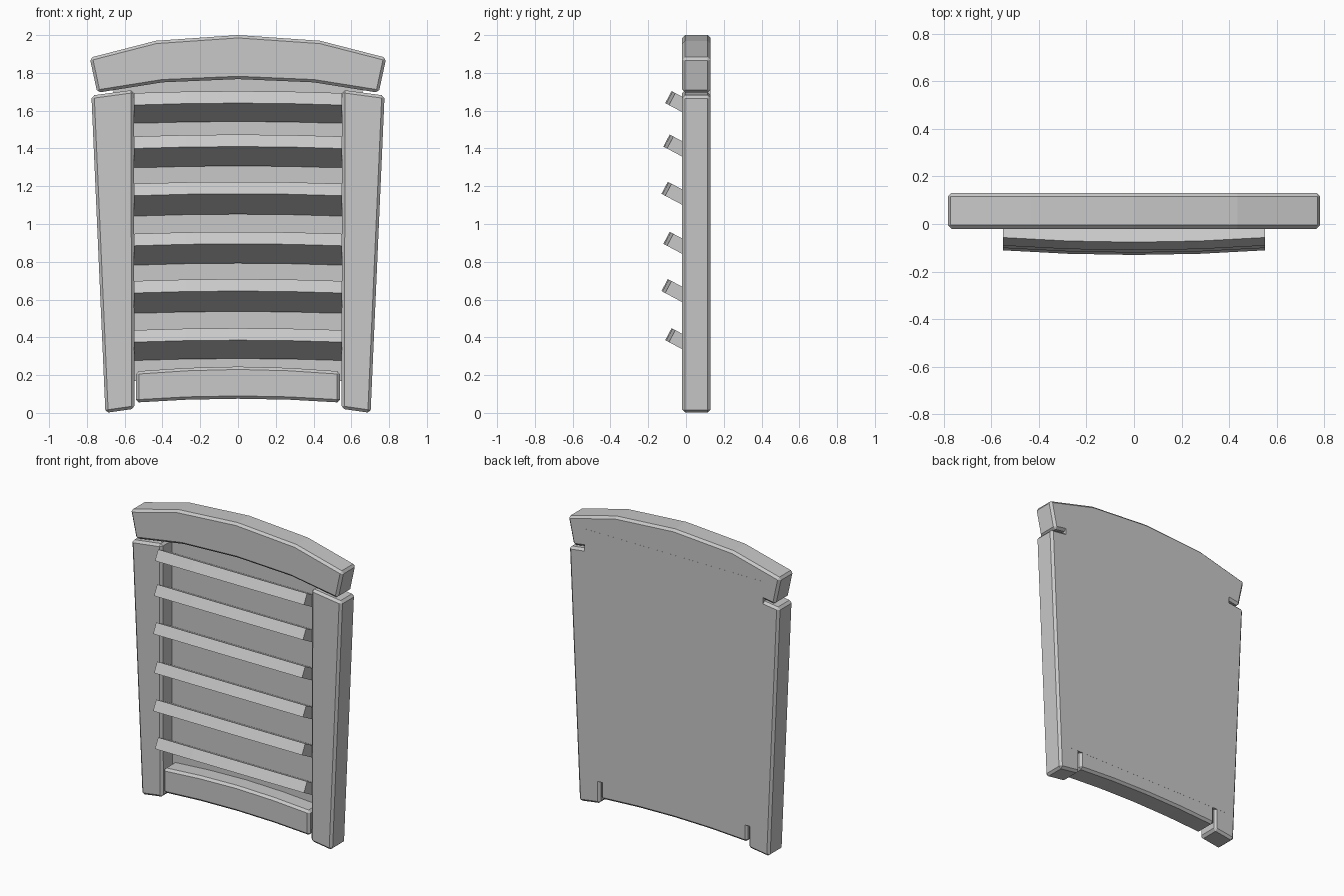
import bpy
import bmesh
from math import radians, sin, cos

cube = bpy.data.objects.get("Cube")
if cube:
    bpy.data.objects.remove(cube, do_unlink=True)

FRONT, BACK = -0.02, 0.13

grey = bpy.data.materials.new("plain grey")
grey.use_nodes = True
colour = (0.58, 0.58, 0.58, 1)
grey.diffuse_color = colour
grey.node_tree.nodes["Principled BSDF"].inputs["Base Color"].default_value = colour


def finish(name, bm, bevel=0):
    bmesh.ops.recalc_face_normals(bm, faces=bm.faces[:])
    mesh = bpy.data.meshes.new(name)
    bm.to_mesh(mesh)
    bm.free()
    mesh.materials.append(grey)
    obj = bpy.data.objects.new(name, mesh)
    bpy.context.collection.objects.link(obj)
    if bevel:
        mod = obj.modifiers.new("chamfer", "BEVEL")
        mod.width = bevel
        mod.segments = 1
        mod.limit_method = "ANGLE"
        mod.angle_limit = radians(30)
    return obj


def loft(name, sections, bevel=0):
    """Join matching four-cornered cross-sections into a closed bar."""
    bm = bmesh.new()
    rings = [[bm.verts.new(p) for p in s] for s in sections]
    for a, b in zip(rings, rings[1:]):
        for i in range(4):
            j = (i + 1) % 4
            bm.faces.new((a[i], a[j], b[j], b[i]))
    bm.faces.new(rings[0])
    bm.faces.new(rings[-1])
    return finish(name, bm, bevel)


def board(name, stations, bevel=0.015, front=FRONT, back=BACK):
    """Board from (bottom x, bottom z, top x, top z) stations."""
    return loft(name, [[(bx, front, bz), (bx, back, bz),
                        (tx, back, tz), (tx, front, tz)]
                       for bx, bz, tx, tz in stations], bevel)


def mirrored(half):
    """Complete a list of stations that starts at the centre."""
    return [(-a, b, -c, d) for a, b, c, d in half[:0:-1]] + half


# Tapered side stiles
for side, label in ((1, "left"), (-1, "right")):
    board(label + "_stile", [(side * 0.548, 0.022, side * 0.552, 1.71),
                             (side * 0.702, 0.0, side * 0.776, 1.68)])

# Arched rails
board("top_rail", mirrored([(0, 1.767, 0, 2.0), (0.4, 1.75, 0.435, 1.97),
                            (0.745, 1.695, 0.785, 1.88)]))
board("bottom_rail", mirrored([(0, 0.075, 0, 0.245), (0.27, 0.07, 0.27, 0.238),
                               (0.54, 0.055, 0.54, 0.22)]))

# Backing panel
board("back_panel", [(-0.66, 0.17, -0.66, 1.83), (0.66, 0.17, 0.66, 1.83)],
      bevel=0, front=0.09, back=0.1305)

# Bowed slats, rising towards the front
TILT = radians(28)
THICK, INNER, BOW, HALF = 0.072, 0.073, 0.022, 0.55


def slat(name, y, z):
    length = (INNER - y) / cos(TILT)
    sections = []
    for i in range(-2, 3):
        t = i / 2
        shift = BOW * t * t

        def corner(depth, up):
            d = depth + shift
            return (t * HALF, y + d * cos(TILT) + up * sin(TILT),
                    z - d * sin(TILT) + up * cos(TILT))

        sections.append([corner(0, 0), corner(length, 0),
                         corner(length, THICK), corner(0, THICK)])
    loft(name, sections)


slats = [(-0.11, 0.385), (-0.13, 0.645), (-0.12, 0.895),
         (-0.13, 1.16), (-0.12, 1.41), (-0.11, 1.64)]
for n, (y, z) in enumerate(slats, 1):
    slat(f"slat_{n}", y, z)
